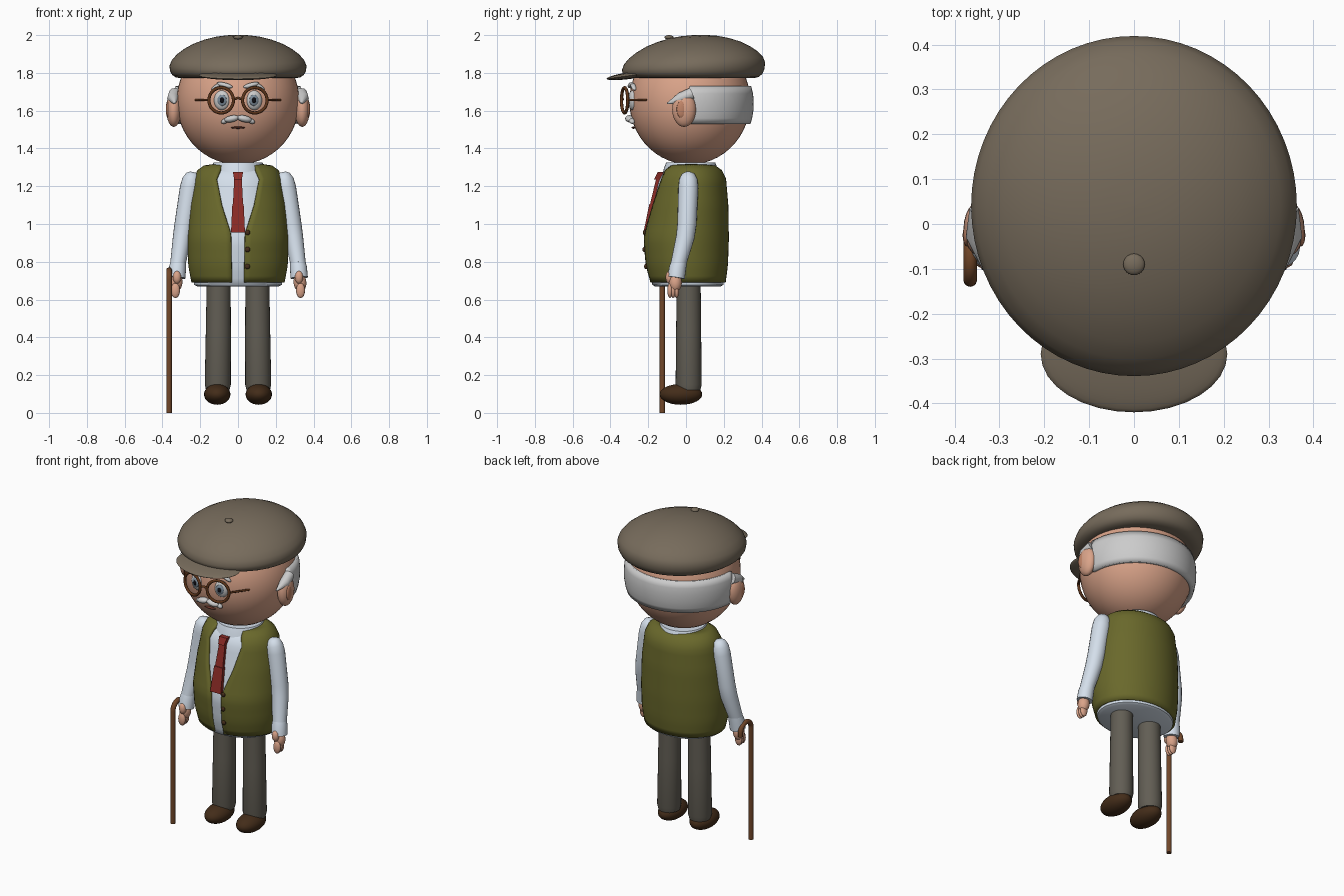
import bpy, bmesh, math
from math import sin, cos, pi, asin, radians
from mathutils import Vector

if "Cube" in bpy.data.objects:
    bpy.data.objects.remove(bpy.data.objects["Cube"])

mats = {}
def paint(ob, hexcol):
    if hexcol not in mats:
        m = bpy.data.materials.new("mat_" + hexcol)
        rgb = [(int(hexcol[i:i + 2], 16) / 255) ** 2.2 for i in (0, 2, 4)]
        m.diffuse_color = (*rgb, 1)
        m.use_nodes = True
        m.node_tree.nodes["Principled BSDF"].inputs["Base Color"].default_value = m.diffuse_color
        mats[hexcol] = m
    ob.data.materials.append(mats[hexcol])

SKIN, HAIR, TWEED, VEST, SHIRT = "D9A288", "C4C4C4", "766B5C", "69682F", "D3DEEA"
TROUSER, LEATHER, WOOD, RED, FRAME = "625E55", "45301F", "70482D", "8A2F2A", "5E3820"

def from_bmesh(name, bm, col, angle=45):
    bmesh.ops.recalc_face_normals(bm, faces=bm.faces)
    me = bpy.data.meshes.new(name)
    bm.to_mesh(me)
    bm.free()
    ob = bpy.data.objects.new(name, me)
    bpy.context.collection.objects.link(ob)
    paint(ob, col)
    bpy.ops.object.select_all(action='DESELECT')
    ob.select_set(True)
    bpy.context.view_layer.objects.active = ob
    bpy.ops.object.shade_smooth_by_angle(angle=radians(angle))
    return ob

def ball(name, loc, rad, col, rot=(0, 0, 0), seg=24):
    bm = bmesh.new()
    bmesh.ops.create_uvsphere(bm, u_segments=seg, v_segments=seg // 2 + 2, radius=1)
    bmesh.ops.scale(bm, vec=rad, verts=bm.verts)
    ob = from_bmesh(name, bm, col, 60)
    ob.location, ob.rotation_euler = loc, rot
    return ob

def loft(name, rings, col, closed=True, caps=True, angle=45):
    bm = bmesh.new()
    vs = [[bm.verts.new(p) for p in r] for r in rings]
    n = len(vs[0])
    for a, b in zip(vs, vs[1:]):
        for i in range(n if closed else n - 1):
            j = (i + 1) % n
            bm.faces.new((a[i], a[j], b[j], b[i]))
    if caps and closed:
        bm.faces.new(vs[0])
        bm.faces.new(vs[-1])
    return from_bmesh(name, bm, col, angle)

def tube(name, pts, radii, col, seg=20):
    pts = [Vector(p) for p in pts]
    rings = []
    for i, (p, r) in enumerate(zip(pts, radii)):
        d = (pts[min(i + 1, len(pts) - 1)] - pts[max(i - 1, 0)]).normalized()
        ref = Vector((1, 0, 0)) if abs(d.x) < .8 else Vector((0, 0, 1))
        u = d.cross(ref).normalized()
        v = d.cross(u)
        rings.append([p + r * (cos(t) * u + sin(t) * v)
                      for t in (2 * pi * k / seg for k in range(seg))])
    return loft(name, rings, col)

def torus(name, loc, R, r, col, rz=0):
    rings = []
    for i in range(33):
        a = 2 * pi * i / 32
        rings.append([((R + r * cos(b)) * cos(a), r * sin(b), (R + r * cos(b)) * sin(a))
                      for b in (2 * pi * k / 10 for k in range(10))])
    ob = loft(name, rings, col, caps=False)
    ob.location, ob.rotation_euler = loc, (0, 0, rz)

def lerp(table, z):
    # table rows run from high z to low z
    for a, b in zip(table, table[1:]):
        if z >= b[0]:
            t = (a[0] - z) / (a[0] - b[0])
            return [p + (q - p) * t for p, q in zip(a, b)][1:]
    return table[-1][1:]

# torso outline: z, half width, front y, back y
BODY = [(1.318, .125, -.07, .12), (1.31, .18, -.095, .155), (1.285, .215, -.13, .19),
        (1.24, .235, -.155, .212), (1.1, .257, -.19, .224), (.92, .27, -.228, .227),
        (.78, .264, -.215, .222), (.69, .247, -.19, .21)]
GAP = [(1.318, .085), (1.24, .117), (1.1, .088), (.95, .038), (.69, .033)]

def body_point(z, t, k=1.0):
    # t = 0 faces front, pi faces back
    rx, yf, yb = lerp(BODY, z)
    cy, ry = (yf + yb) / 2, (yb - yf) / 2
    return Vector((rx * k * sin(t), cy - ry * k * cos(t), z))

# vest: open-fronted shell with a v neck
heights = [1.318, 1.31, 1.285, 1.24] + [1.24 - .55 * i / 16 for i in range(1, 17)]
rings = []
for z in heights:
    t0 = asin(lerp(GAP, z)[0] / lerp(BODY, z)[0])
    rings.append([body_point(z, t0 + (2 * pi - 2 * t0) * i / 48) for i in range(49)])
vest = loft("vest", rings, VEST, closed=False)
so = vest.modifiers.new("thickness", 'SOLIDIFY')
so.thickness, so.offset = .02, -1

# shirt body under the vest
rings = [[body_point(z, 2 * pi * i / 48, .94) - Vector((0, 0, .012)) for i in range(48)] for z in heights]
rings.append([(v.x * .93, v.y * .93, .67) for v in rings[-1]])
loft("shirt", rings, SHIRT)
tube("collar", [(0, .025, 1.265), (0, .025, 1.3), (0, .025, 1.325)], [.15, .14, .13], SHIRT, 36)

# tie: knot, narrow part, wide part
def front_y(z):
    return body_point(z, 0, .94).y
def slab(name, z1, z0, w1, w0, th):
    loft(name, [[(sx * w, front_y(z) + dy, z) for sx, dy in ((-1, .01), (1, .01), (1, -th), (-1, -th))]
                for z, w in ((z1, w1), (z0, w0))], RED, angle=20)
slab("tie_knot", 1.275, 1.235, .027, .02, .024)
slab("tie_upper", 1.24, 1.1, .02, .027, .014)
slab("tie_lower", 1.105, .955, .03, .037, .018)

for i, z in enumerate((.955, .865, .775)):
    p = body_point(z, .19)
    ball(f"vest_button_{i}", (p.x, p.y - .003, z), (.014, .009, .014), LEATHER, seg=12)

# head
ball("head", (0, .02, 1.65), (.325, .32, .335), SKIN, seg=48)

# hair band wrapping the back of the head
rings = []
for z, k in ((1.53, .975), (1.56, 1.0), (1.60, 1.02), (1.65, 1.025), (1.69, 1.015), (1.73, .985)):
    rings.append([(.337 * k * cos(a), .02 + .33 * k * sin(a), z)
                  for a in (pi * i / 40 for i in range(41))])
hair = loft("hair_band", rings, HAIR, closed=False)
so = hair.modifiers.new("thickness", 'SOLIDIFY')
so.thickness, so.offset = .04, 0 
so.offset = -1

# flat cap
prof = [(.01, 2.0), (.16, 1.998), (.33, 1.99), (.5, 1.974), (.66, 1.952), (.8, 1.923), (.9, 1.895),
        (.97, 1.865), (1, 1.836), (.99, 1.808), (.96, 1.789), (.91, 1.777), (.84, 1.772), (.5, 1.772)]
rings = []
for r, z in prof:
    lean = .02 * min(1, (z - 1.772) / .06)
    rings.append([(.363 * r * cos(a), .04 + .379 * r * sin(a), z + lean * r * sin(a))
                  for a in (2 * pi * i / 64 for i in range(64))])
loft("cap_crown", rings, TWEED, angle=60)
ball("cap_button", (0, -.09, 1.988), (.024, .024, .012), TWEED)
ball("cap_peak", (0, -.29, 1.787), (.208, .131, .018), TWEED, (radians(8), 0, 0), 32)

# mouth
ball("mouth", (0, -.277, 1.51), (.038, .012, .006), "6B3A2E", seg=12)
tube("glasses_bridge", [(-.022, -.335, 1.66), (0, -.34, 1.668), (.022, -.335, 1.66)], [.007] * 3, FRAME, 10)

for s, side in ((-1, "left"), (1, "right")):
    # ears
    ball(f"ear_{side}", (s * .34, -.01, 1.607), (.04, .063, .093), SKIN)
    ball(f"inner_ear_{side}", (s * .372, -.025, 1.607), (.01, .025, .045), "C08468", seg=16)
    tube(f"sideburn_{side}", [(s * .335, .03, 1.69), (s * .345, -.03, 1.665), (s * .335, -.1, 1.638)],
         [.032, .03, .003], HAIR, 12)
    # eyes
    ball(f"eye_{side}", (s * .086, -.283, 1.655), (.042, .022, .052), "F0F0F0", (0, 0, s * .25))
    ball(f"iris_{side}", (s * .085, -.3, 1.655), (.026, .01, .03), "7C8C9A", (0, 0, s * .25), 16)
    ball(f"pupil_{side}", (s * .085, -.308, 1.655), (.012, .006, .015), "15151A", (0, 0, s * .25), 12)
    # eyebrows
    ball(f"brow_inner_{side}", (s * .07, -.291, 1.735), (.044, .016, .013), HAIR, (0, -s * .25, s * .2), 16)
    ball(f"brow_outer_{side}", (s * .115, -.278, 1.727), (.032, .014, .011), HAIR, (0, s * .6, s * .3), 16)
    # glasses
    torus(f"glasses_rim_{side}", (s * .089, -.325, 1.655), .067, .0085, FRAME, s * .25)
    tube(f"glasses_arm_{side}", [(s * .153, -.308, 1.657), (s * .225, -.205, 1.657)], [.006, .006], FRAME, 10)
    # moustache
    ball(f"moustache_{side}", (s * .034, -.298, 1.557), (.04, .024, .018), HAIR, (0, s * .2, s * .12), 16)
    ball(f"moustache_tip_{side}", (s * .069, -.286, 1.545), (.022, .016, .013), HAIR, (0, s * .4, s * .2), 16)
    # sleeve and cuff
    tube(f"sleeve_{side}",
         [(s * .238, .012, 1.275), (s * .24, .012, 1.265), (s * .246, .012, 1.235), (s * .255, .012, 1.19),
          (s * .285, .005, 1.0), (s * .296, -.004, .93), (s * .318, -.04, .79)],
         [.015, .034, .049, .053, .051, .049, .041], SHIRT)
    tube(f"cuff_{side}", [(s * .315, -.034, .805), (s * .32, -.044, .77), (s * .324, -.052, .715)],
         [.04, .045, .046], SHIRT)
    # hand
    ball(f"palm_{side}", (s * .328, -.056, .69), (.034, .034, .05), SKIN, (0, -s * .1, 0))
    ball(f"thumb_{side}", (s * .323, -.088, .718), (.022, .02, .034), SKIN, seg=16)
    for i, y in enumerate((-.085, -.068, -.05)):
        ball(f"finger_{i}_{side}", (s * .331, y, .648), (.024, .014, .04), SKIN, seg=12)
    # leg and shoe
    tube(f"leg_{side}", [(s * .102, .014, .74), (s * .104, .014, .45), (s * .107, .014, .15), (s * .107, .014, .12)],
         [.063, .066, .069, .062], TROUSER, 28)
    ball(f"shoe_{side}", (s * .11, -.027, .098), (.07, .113, .055), LEATHER)

# walking cane with hooked handle
arc = [(-.365, -.073 - .052 * cos(pi * i / 12), .705 + .05 * sin(pi * i / 12)) for i in range(13)]
path = [(-.365, -.125, 0), (-.365, -.125, .35)] + arc + [(-.365, -.021, .685)]
tube("cane", path, [.015] * len(path), WOOD, 14)
